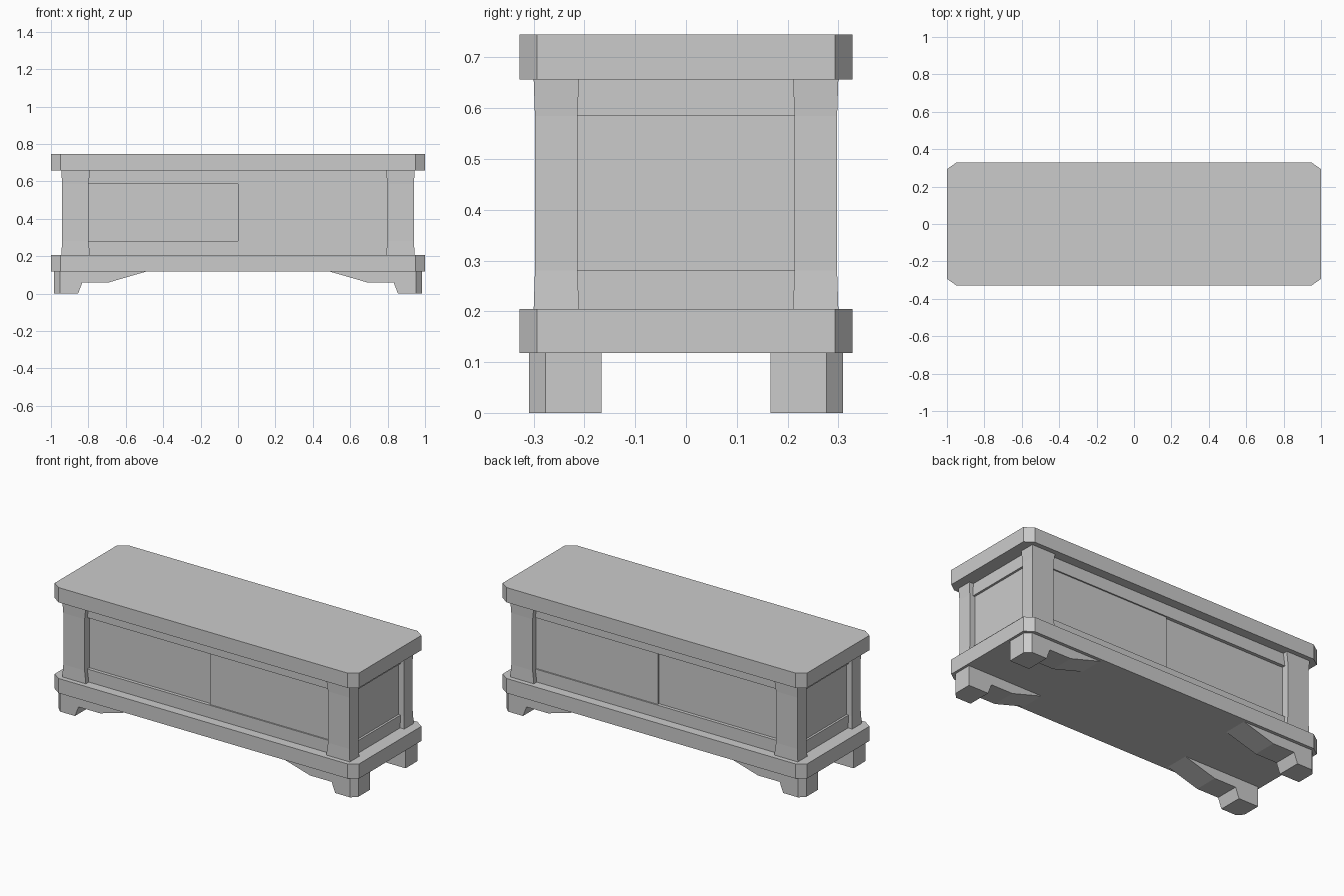
import bpy, bmesh
from mathutils import Vector

old = bpy.data.objects.get("Cube")
if old:
    bpy.data.objects.remove(old)

grey = bpy.data.materials.new("plain_grey")
grey.use_nodes = True
COLOR = (0.6, 0.6, 0.6, 1)
grey.diffuse_color = COLOR
grey.node_tree.nodes["Principled BSDF"].inputs["Base Color"].default_value = COLOR


def finish(name, bm):
    bmesh.ops.recalc_face_normals(bm, faces=bm.faces)
    mesh = bpy.data.meshes.new(name)
    bm.to_mesh(mesh)
    bm.free()
    mesh.materials.append(grey)
    obj = bpy.data.objects.new(name, mesh)
    bpy.context.collection.objects.link(obj)
    return obj


def loft(name, rings):
    """Skin a stack of equal-sized rings and cap both ends."""
    bm = bmesh.new()
    rows = [[bm.verts.new(p) for p in ring] for ring in rings]
    n = len(rows[0])
    for a, b in zip(rows, rows[1:]):
        for i in range(n):
            j = (i + 1) % n
            bm.faces.new((a[i], a[j], b[j], b[i]))
    bm.faces.new(rows[0])
    bm.faces.new(rows[-1])
    return finish(name, bm)


def rect(x0, x1, y0, y1, z):
    return [(x0, y0, z), (x1, y0, z), (x1, y1, z), (x0, y1, z)]


def box(name, x0, x1, y0, y1, z0, z1):
    return loft(name, [rect(x0, x1, y0, y1, z) for z in (z0, z1)])


def slab(name, z0, z1):
    """Full-size board with clipped corners."""
    x, y, cx, cy = 1.0, 0.328, 0.95, 0.293
    outline = [(cx, -y), (x, -cy), (x, cy), (cx, y),
               (-cx, y), (-x, cy), (-x, -cy), (-cx, -y)]
    return loft(name, [[(px, py, z) for px, py in outline] for z in (z0, z1)])


BASE, FLOOR, CEIL, TOP = 0.118, 0.205, 0.657, 0.745
RAIL_LOW, RAIL_HIGH = 0.28, 0.585

# Boards and inner carcass
slab("base_board", BASE, FLOOR)
slab("top_board", CEIL, TOP)
box("carcass", -0.905, 0.905, -0.248, 0.248, FLOOR, CEIL)

# Rails framing the panels, all around
for part, z0, z1 in (("lower_rail", FLOOR, RAIL_LOW), ("upper_rail", RAIL_HIGH, CEIL)):
    box(part, -0.918, 0.918, -0.272, 0.272, z0, z1)

# Sliding doors: the left one runs in front of the right one
for side, sy in (("front", -1), ("back", 1)):
    for name, x0, x1, depth in (("left", 0, 0.82, 0.264), ("right", -0.82, 0, 0.252)):
        y0, y1 = sorted((sy * 0.23, sy * depth))
        box(f"{side}_{name}_door", x0, x1, y0, y1, RAIL_LOW, RAIL_HIGH)

# Corner posts and bracket feet
foot_profile = [(0.985, 0), (0.855, 0), (0.832, 0.06), (0.69, 0.06),
                (0.49, BASE), (0.985, BASE)]
for side, sy in (("front", -1), ("back", 1)):
    for name, sx in (("left", 1), ("right", -1)):
        # Posts are slimmer between the rails
        rings = []
        for z, t in ((FLOOR, 0), (RAIL_LOW, 0.005), (RAIL_HIGH, 0.005), (CEIL, 0)):
            rings.append(rect(sx * (0.79 + 2 * t), sx * (0.945 - t),
                              sy * (0.211 + t / 2), sy * (0.3 - t / 2), z))
        loft(f"{side}_{name}_post", rings)

        # Feet: extruded bracket with a clipped outer corner
        foot = loft(f"{side}_{name}_foot",
                    [[(sx * x, sy * y, z) for x, z in foot_profile] for y in (0.166, 0.309)])
        bm = bmesh.new()
        bm.from_mesh(foot.data)
        cut = bmesh.ops.bisect_plane(
            bm, geom=bm.verts[:] + bm.edges[:] + bm.faces[:],
            plane_co=Vector((sx * 0.953, sy * 0.309, 0)),
            plane_no=Vector((sx, sy, 0)), clear_outer=True)
        edges = [e for e in cut["geom_cut"] if isinstance(e, bmesh.types.BMEdge)]
        bmesh.ops.holes_fill(bm, edges=edges)
        bmesh.ops.recalc_face_normals(bm, faces=bm.faces)
        bm.to_mesh(foot.data)
        bm.free()
